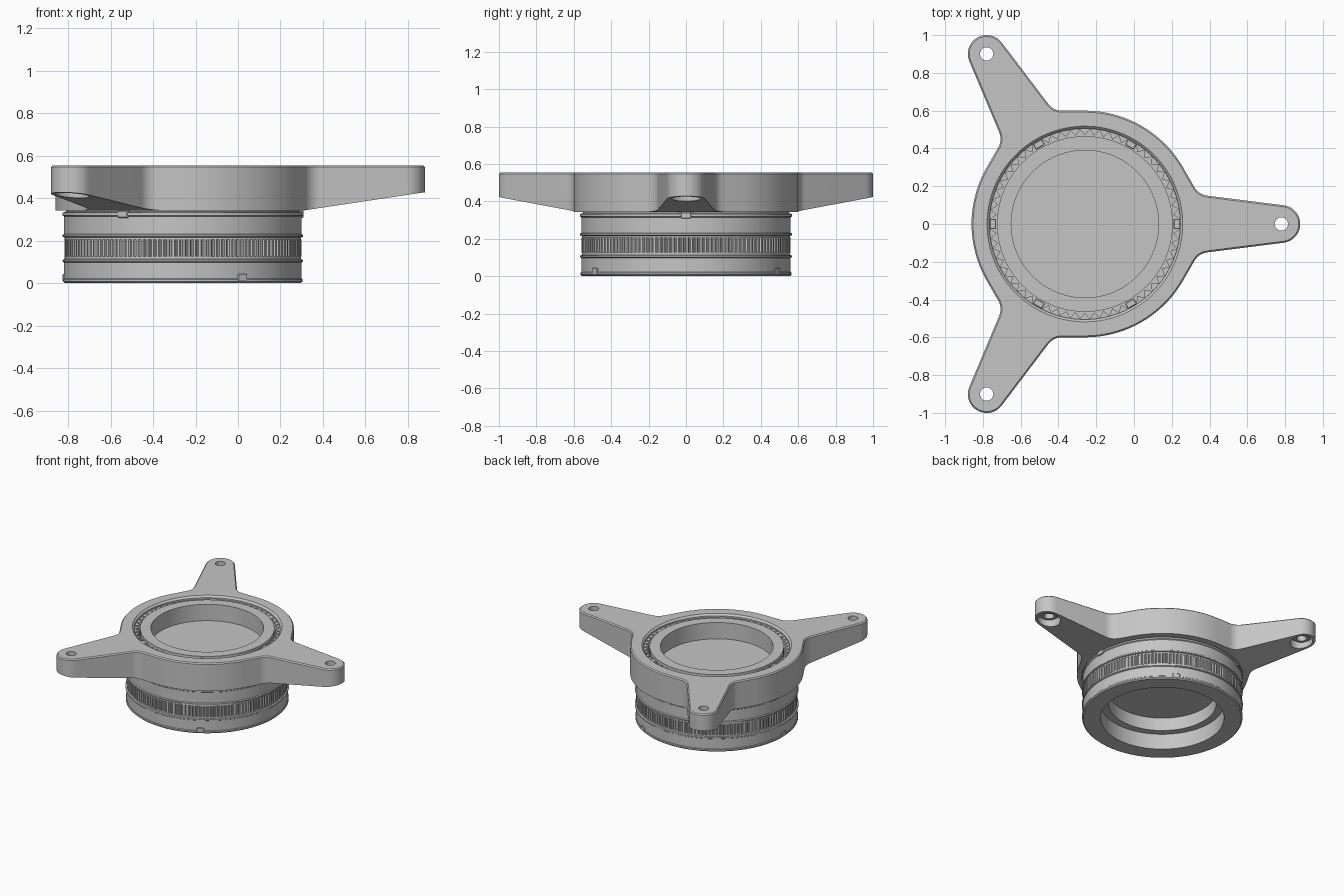
import bpy, bmesh
from math import sin, cos, pi, radians
from mathutils import Vector, Matrix

if "Cube" in bpy.data.objects:
    bpy.data.objects.remove(bpy.data.objects["Cube"])

CX = -0.26                      # barrel axis
ARMS = [0, 2 * pi / 3, 4 * pi / 3]

grey = bpy.data.materials.new("plain grey")
grey.use_nodes = True
colour = (0.56, 0.56, 0.56, 1)
grey.diffuse_color = colour
grey.node_tree.nodes["Principled BSDF"].inputs["Base Color"].default_value = colour


def finish(bm, name, centre=(CX, 0)):
    bmesh.ops.remove_doubles(bm, verts=bm.verts, dist=1e-5)
    bmesh.ops.recalc_face_normals(bm, faces=bm.faces)
    mesh = bpy.data.meshes.new(name)
    bm.to_mesh(mesh)
    bm.free()
    mesh.materials.append(grey)
    ob = bpy.data.objects.new(name, mesh)
    ob.location = (centre[0], centre[1], 0)
    bpy.context.collection.objects.link(ob)
    return ob


def smooth(ob):
    bpy.ops.object.select_all(action='DESELECT')
    ob.select_set(True)
    bpy.context.view_layer.objects.active = ob
    bpy.ops.object.shade_smooth_by_angle(angle=radians(25))


def lathe(name, profile, steps=128, closed=True, centre=(CX, 0)):
    bm = bmesh.new()
    vs = [bm.verts.new((r, 0, z)) for r, z in profile]
    edges = [bm.edges.new(p) for p in zip(vs, vs[1:])]
    if closed:
        edges.append(bm.edges.new((vs[-1], vs[0])))
    bmesh.ops.spin(bm, geom=vs + edges, cent=(0, 0, 0), axis=(0, 0, 1),
                   angle=2 * pi, steps=steps)
    return finish(bm, name, centre)


def ring(name, outer, inner, z0, z1):
    """Upright ring whose outer and inner radii repeat around the given lists."""
    bm = bmesh.new()
    n = len(outer)
    loops = [[bm.verts.new((r * cos(2 * pi * i / n), r * sin(2 * pi * i / n), z))
              for i, r in enumerate(radii)]
             for radii, z in ((outer, z0), (outer, z1), (inner, z1), (inner, z0))]
    for a, b in zip(loops, loops[1:] + loops[:1]):
        for i in range(n):
            j = (i + 1) % n
            bm.faces.new((a[i], a[j], b[j], b[i]))
    return finish(bm, name)


def block(name, angle, radius, size, z):
    bm = bmesh.new()
    bmesh.ops.create_cube(bm, size=1)
    bmesh.ops.scale(bm, vec=size, verts=bm.verts)
    bmesh.ops.bevel(bm, geom=bm.edges[:], offset=0.004, segments=1, affect='EDGES')
    bmesh.ops.translate(bm, vec=(radius, 0, z), verts=bm.verts)
    bmesh.ops.rotate(bm, cent=(0, 0, 0), matrix=Matrix.Rotation(angle, 3, 'Z'), verts=bm.verts)
    return finish(bm, name)


# Flange outline: circle, straight tangents, fillets, tapering arms with round ends
R, REACH, TIP, TAPER, FILLET = 0.60, 1.04, 0.10, 0.125, 0.09
BOTTOM, TOP, SLOPE_START = 0.343, 0.555, 0.57
TANGENT = pi / 6                # where the circle runs into a straight side
side = Matrix(((cos(TANGENT), sin(TANGENT)), (sin(TAPER), cos(TAPER))))
fillet_at = side.inverted() @ Vector((R + FILLET, REACH * sin(TAPER) + TIP + FILLET))


def arc(cx, cy, r, a0, a1, n):
    return [Vector((cx + r * cos(a0 + (a1 - a0) * i / n),
                    cy + r * sin(a0 + (a1 - a0) * i / n), 0)) for i in range(n + 1)]


half = arc(REACH, 0, TIP, 0, pi / 2 - TAPER, 10)
half += arc(fillet_at.x, fillet_at.y, FILLET, 1.5 * pi - TAPER, pi + TANGENT, 10)
half += arc(0, 0, R, TANGENT, pi / 3, 12)
mirrored = [Vector((p.x, -p.y, 0)) for p in reversed(half[1:-1])]
sector = mirrored + half
outline = [Matrix.Rotation(a, 3, 'Z') @ p for a in ARMS for p in sector]

bm = bmesh.new()
base = bm.faces.new([bm.verts.new((p.x, p.y, BOTTOM)) for p in outline])
out = bmesh.ops.extrude_face_region(bm, geom=[base], use_keep_orig=True)
top_verts = [v for v in out["geom"] if isinstance(v, bmesh.types.BMVert)]
bmesh.ops.translate(bm, vec=(0, 0, TOP - BOTTOM), verts=top_verts)
bmesh.ops.recalc_face_normals(bm, faces=bm.faces)
rim = [e for e in bm.edges if all(v.co.z > TOP - 0.001 for v in e.verts)]
bmesh.ops.bevel(bm, geom=rim, offset=0.008, segments=1, affect='EDGES')
# Underside of each arm rises towards its end
for a in ARMS:
    d = Vector((cos(a), sin(a), 0))
    bmesh.ops.bisect_plane(bm, geom=bm.verts[:] + bm.edges[:] + bm.faces[:],
                           plane_co=d * SLOPE_START, plane_no=d)
    for v in bm.verts:
        along = v.co.dot(d) - SLOPE_START
        if v.co.z < BOTTOM + 0.001 and along > 0:
            v.co.z += along * 0.15
flange = finish(bm, "flange_with_arms")

# Bore with chamfer, and screw holes in round pockets with a raised seat
cutters = [lathe("bore_cutter", [(0, 0.2), (0.505, 0.2), (0.505, 0.542),
                                 (0.525, 0.562), (0.525, 0.7), (0, 0.7)], closed=False)]
for a in ARMS:
    cutters.append(lathe("screw_hole_cutter",
                         [(0, 0.2), (0.08, 0.2), (0.08, 0.46), (0.055, 0.46),
                          (0.055, 0.442), (0.035, 0.442), (0.035, 0.7), (0, 0.7)], 40, False,
                         (CX + REACH * cos(a), REACH * sin(a))))
bpy.context.view_layer.objects.active = flange
for c in cutters:
    c.hide_render = True
    mod = flange.modifiers.new("cut", 'BOOLEAN')
    mod.operation = 'DIFFERENCE'
    mod.solver = 'EXACT'
    mod.object = c
    bpy.ops.object.modifier_apply(modifier=mod.name)
for c in cutters:
    bpy.data.objects.remove(c)
smooth(flange)

# Barrel: lipped outer wall, raised inner rim, closed centre, stepped lower bore
barrel = lathe("barrel", [
    (0.434, 0), (0.555, 0), (0.564, 0.008), (0.564, 0.018), (0.56, 0.022),
    (0.56, 0.098), (0.566, 0.102), (0.566, 0.11), (0.557, 0.114), (0.557, 0.126),
    (0.548, 0.126), (0.548, 0.206), (0.557, 0.206), (0.557, 0.216),
    (0.566, 0.219), (0.566, 0.227), (0.56, 0.232), (0.56, 0.315), (0.567, 0.32),
    (0.567, 0.332), (0.55, 0.338), (0.55, 0.36), (0.465, 0.36), (0.465, 0.545),
    (0.39, 0.545), (0.39, 0.42), (0, 0.42), (0, 0.22), (0.38, 0.22),
    (0.38, 0.12), (0.434, 0.12)])
smooth(barrel)

# Ribbed grip band and inner toothed ring
ring("grip_band", [0.558, 0.558, 0.558, 0.55, 0.55] * 140, [0.54] * 700, 0.126, 0.206)
ring("inner_toothed_ring", [0.507] * 120, [0.47, 0.502] * 60, 0.355, 0.53)

# Locating tabs and inner lugs
for a in ARMS:
    block("upper_tab", a, 0.554, (0.03, 0.055, 0.034), 0.325)
    block("lower_tab", a + pi / 3, 0.551, (0.03, 0.052, 0.038), 0.025)
for i in range(6):
    block("inner_lug", i * pi / 3, 0.487, (0.035, 0.055, 0.17), 0.45)
